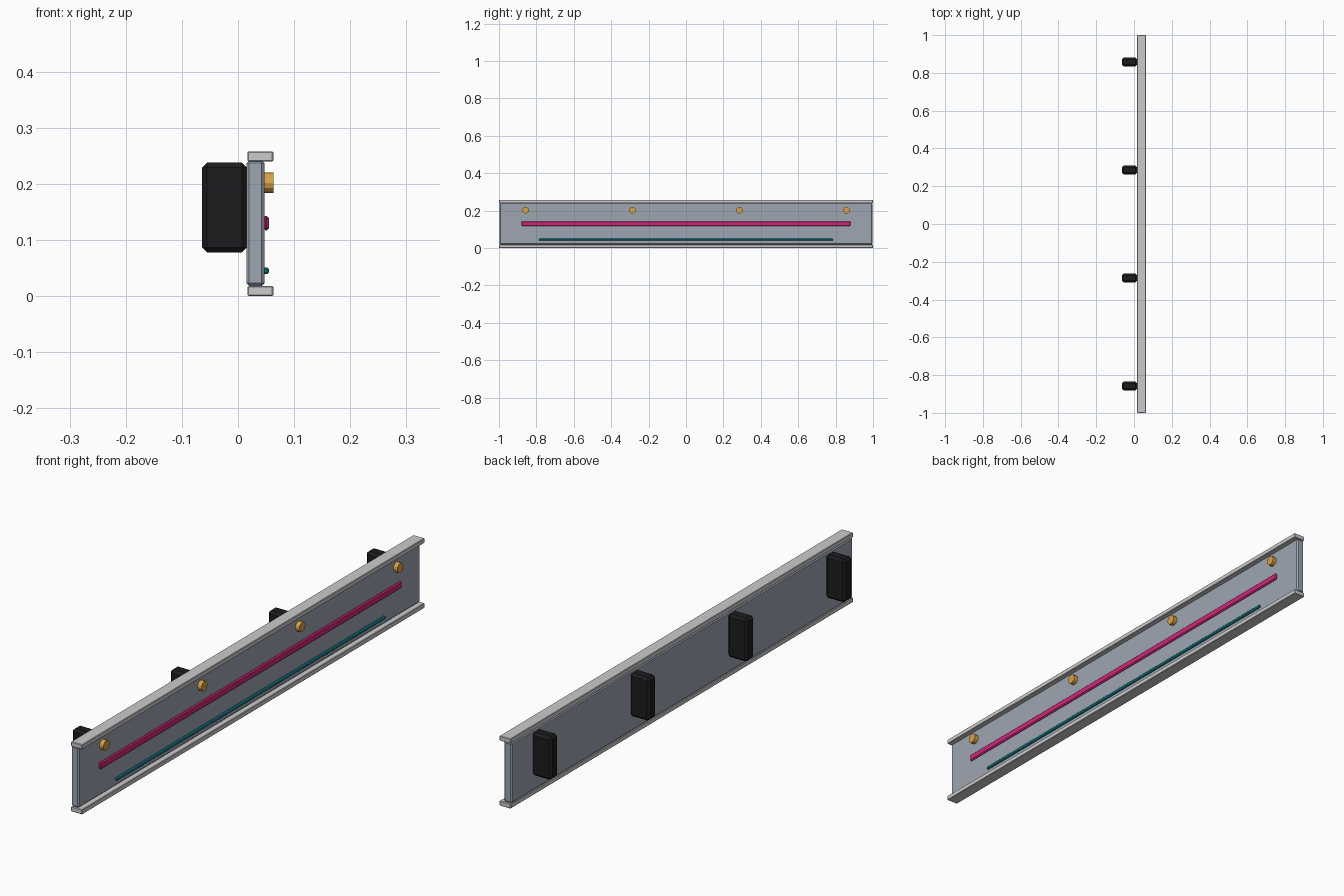
import bpy, math

if "Cube" in bpy.data.objects:
    bpy.data.objects.remove(bpy.data.objects["Cube"])


def material(name, rgb):
    m = bpy.data.materials.new(name)
    m.diffuse_color = (*rgb, 1)
    m.use_nodes = True
    m.node_tree.nodes["Principled BSDF"].inputs["Base Color"].default_value = m.diffuse_color
    return m


BLACK = material("black_rubber", (0.012, 0.012, 0.013))
PINK = material("magenta", (0.65, 0.02, 0.2))
TEAL = material("teal", (0.01, 0.25, 0.3))
BRASS = material("brass", (0.7, 0.36, 0.06))
STEEL = material("blue_grey", (0.34, 0.38, 0.45))
RAIL = material("light_grey", (0.6, 0.61, 0.63))


def box(name, x, y, z, bevel, mat):
    """Chamfered box from (min, max) ranges."""
    bpy.ops.mesh.primitive_cube_add(size=1, location=[sum(r) / 2 for r in (x, y, z)])
    ob = bpy.context.object
    ob.name = name
    ob.scale = [r[1] - r[0] for r in (x, y, z)]
    bpy.ops.object.transform_apply(location=False, rotation=False, scale=True)
    mod = ob.modifiers.new("chamfer", 'BEVEL')
    mod.width = bevel
    mod.segments = 1
    ob.data.materials.append(mat)
    return ob


# Main board with top and bottom rails
box("panel", (0.015, 0.047), (-0.997, 0.997), (0.018, 0.242), 0.005, STEEL)
box("bottom_rail", (0.017, 0.063), (-1, 1), (0, 0.018), 0.002, RAIL)
box("top_rail", (0.017, 0.063), (-1, 1), (0.24, 0.258), 0.002, RAIL)

# Coloured stripes on the face
box("wide_stripe", (0.045, 0.055), (-0.88, 0.88), (0.117, 0.143), 0.004, PINK)
box("narrow_stripe", (0.045, 0.055), (-0.785, 0.785), (0.039, 0.051), 0.003, TEAL)

# Back mounts and the bolts that hold them
for i in range(4):
    y = -0.858 + i * 0.572
    box(f"mount_{i + 1}", (-0.064, 0.016), (y - 0.023, y + 0.023), (0.078, 0.238), 0.009, BLACK)
    bpy.ops.mesh.primitive_cylinder_add(vertices=12, radius=0.018, depth=0.02,
                                        location=(0.053, y, 0.202),
                                        rotation=(0, math.pi / 2, 0))
    bolt = bpy.context.object
    bolt.name = f"bolt_{i + 1}"
    bolt.data.materials.append(BRASS)
